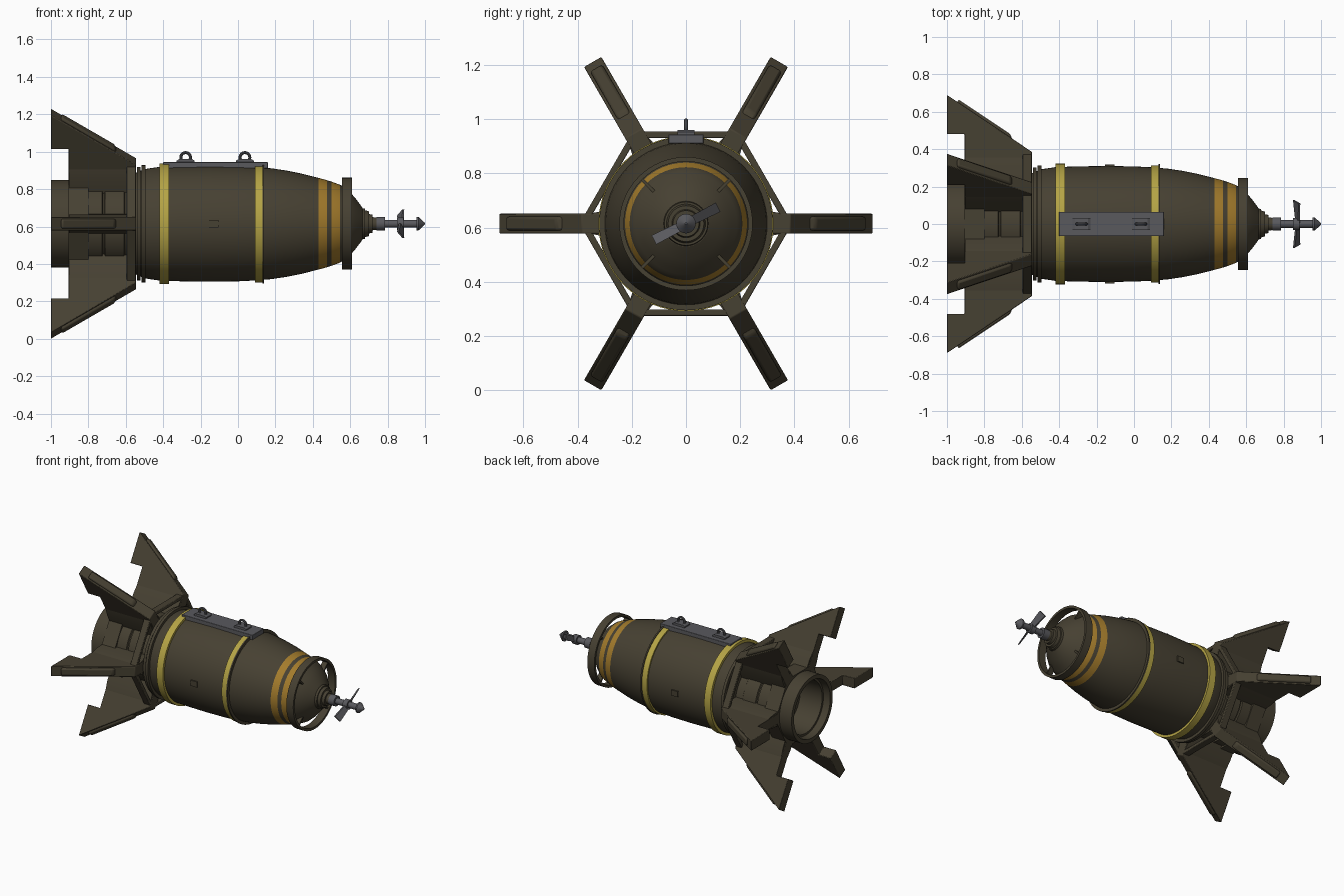
import bpy, bmesh, math
from mathutils import Vector

if "Cube" in bpy.data.objects:
    bpy.data.objects.remove(bpy.data.objects["Cube"])

AXIS_Z = 0.615  # height of the long axis

def material(name, r, g, b):
    m = bpy.data.materials.new(name)
    m.diffuse_color = (r, g, b, 1)
    m.use_nodes = True
    m.node_tree.nodes["Principled BSDF"].inputs["Base Color"].default_value = m.diffuse_color
    return m

OLIVE = material("dark olive", 0.062, 0.052, 0.032)
YELLOW = material("dull yellow", 0.46, 0.37, 0.06)
ORANGE = material("amber", 0.37, 0.20, 0.025)
GREY = material("steel grey", 0.10, 0.10, 0.11)

def finish(name, bm, mats, bevel=0):
    bmesh.ops.remove_doubles(bm, verts=bm.verts, dist=1e-5)
    bmesh.ops.recalc_face_normals(bm, faces=bm.faces)
    me = bpy.data.meshes.new(name)
    bm.to_mesh(me)
    bm.free()
    for m in mats:
        me.materials.append(m)
    ob = bpy.data.objects.new(name, me)
    bpy.context.collection.objects.link(ob)
    if bevel:
        mod = ob.modifiers.new("bevel", 'BEVEL')
        mod.width, mod.segments, mod.limit_method = bevel, 2, 'ANGLE'
    return ob

def polar(x, r, t, a):
    """x along the axis, r outwards at angle a, t sideways"""
    return Vector((x, r * math.cos(a) - t * math.sin(a),
                   AXIS_Z + r * math.sin(a) + t * math.cos(a)))

def lathe(name, profile, mats, n=64, closed=False, stripes=()):
    """spin (x, r) points round the long axis; stripes are x ranges of the second colour"""
    bm = bmesh.new()
    rings = [[bm.verts.new(polar(x, r, 0, 2 * math.pi * k / n)) for k in range(n)]
             for x, r in profile]
    m = len(rings)
    for i in range(m if closed else m - 1):
        j = (i + 1) % m
        mid = (profile[i][0] + profile[j][0]) / 2
        for k in range(n):
            l = (k + 1) % n
            f = bm.faces.new((rings[i][k], rings[i][l], rings[j][l], rings[j][k]))
            f.material_index = int(any(a < mid < b for a, b in stripes))
    return finish(name, bm, mats)

def band(name, x0, x1, r0, r1, mat, n=64):
    return lathe(name, [(x0, r0), (x0, r1), (x1, r1), (x1, r0)], [mat], n, True)

def solid(name, lower, upper, mat, bevel=0):
    """join two matching outlines into a solid"""
    bm = bmesh.new()
    a = [bm.verts.new(p) for p in lower]
    b = [bm.verts.new(p) for p in upper]
    bm.faces.new(a)
    bm.faces.new(b)
    for i in range(len(a)):
        j = (i + 1) % len(a)
        bm.faces.new((a[i], a[j], b[j], b[i]))
    return finish(name, bm, [mat], bevel)

def plate(name, pts, hw, ang, mat, bevel=0):
    """(x, r) outline at an angle, thickened sideways"""
    return solid(name, [polar(x, r, -hw, ang) for x, r in pts],
                 [polar(x, r, hw, ang) for x, r in pts], mat, bevel)

def bar(name, pts, x0, x1, ang, mat, bevel=0):
    """(r, t) cross-section at an angle, run along the axis"""
    return solid(name, [polar(x0, r, t, ang) for r, t in pts],
                 [polar(x1, r, t, ang) for r, t in pts], mat, bevel)

# Main casing with two amber stripes
lathe("casing", [(-.55, 0), (-.55, .27), (-.50, .292), (-.42, .304), (-.30, .308), (-.15, .31),
                 (0, .308), (.10, .303), (.18, .296), (.26, .284), (.34, .268), (.43, .245),
                 (.475, .233), (.50, .225), (.545, .208), (.565, .198), (.575, .188), (.60, .168),
                 (.63, .133), (.655, .10), (.665, .085), (.665, 0)],
      [OLIVE, ORANGE], stripes=[(.43, .475), (.50, .545)])

# Raised bands and seam rings
band("rear_yellow_band", -.42, -.37, .29, .323, YELLOW)
band("front_yellow_band", .09, .13, .29, .314, YELLOW)
band("seam_ring", .13, .14, .28, .32, OLIVE)
band("rear_flange", -.54, -.522, .20, .303, OLIVE)
band("front_flange", -.515, -.495, .20, .313, OLIVE)

# Nose fuze
lathe("fuze_collar", [(.65, 0), (.65, .085), (.68, .08), (.68, .072), (.70, .066), (.70, .052),
                      (.72, .048), (.72, .035), (.75, .032), (.75, 0)], [OLIVE], 40)
lathe("fuze_shaft", [(.74, 0), (.74, .036), (.785, .036), (.785, .021), (.85, .021), (.85, .033),
                     (.885, .033), (.885, .021), (.955, .021), (.955, .036), (.965, .036),
                     (1, .004), (1, 0)], [GREY], 24)
for side in (0, math.pi):
    a = math.radians(27) + side
    solid("propeller_blade",
          [polar(.862, .01, -.016, a), polar(.872, .01, -.016, a),
           polar(.887, .01, .016, a), polar(.877, .01, .016, a)],
          [polar(.850, .133, -.019, a), polar(.860, .133, -.019, a),
           polar(.889, .133, .019, a), polar(.879, .133, .019, a)], GREY)

# Ring round the nose on four struts
band("nose_ring", .555, .61, .229, .246, OLIVE)
for k in range(4):
    a = math.radians(45 + 90 * k)
    plate("ring_strut", [(.56, .18), (.60, .16), (.60, .235), (.56, .235)], .006, a, OLIVE)

# Hollow tail tube with ribs
lathe("tail_tube", [(-.52, 0), (-.52, .228), (-.605, .228), (-.61, .235), (-.71, .235),
                    (-.714, .224), (-.722, .224), (-.726, .235), (-.80, .235), (-1, .233),
                    (-1, .205), (-.95, .20), (-.95, .185), (-.78, .18), (-.78, 0)], [OLIVE])

# Six-sided rear collar
lathe("rear_collar", [(-.905, .22), (-.905, .278), (-.80, .278), (-.80, .22)], [OLIVE], 6, True)

# Six fins with root fillets, ribs and frame bars
for k in range(6):
    a = math.radians(60 * k)
    plate("fin", [(-1, .69), (-.545, .385), (-.545, .22), (-.905, .22), (-.905, .48), (-1, .48)],
          .037, a, OLIVE, .004)
    plate("fin_rib", [(-.95, .64), (-.94, .667), (-.66, .48), (-.65, .45), (-.68, .45)],
          .026, a, OLIVE, .01)
    bar("fin_root", [(.21, -.052), (.30, -.048), (.355, -.037), (.355, .037), (.30, .048),
                     (.21, .052)], -.903, -.547, a, OLIVE)
    bar("frame_bar", [(.316, -.182), (.34, -.182), (.34, .182), (.316, .182)],
        -.595, -.546, a + math.pi / 6, OLIVE, .004)

# Side pads on the casing
for a in (0, math.pi):
    plate("side_pad", [(-.155, .30), (-.155, .317), (-.105, .317), (-.105, .30)], .02, a, OLIVE)

# Suspension rail with two lugs
UP = math.pi / 2
plate("rail", [(-.40, .295), (-.40, .329), (.16, .329), (.16, .295)], .065, UP, GREY, .003)
for x in (-.28, .037):
    plate("lug_base", [(x - .048, .325), (x - .048, .337), (x - .035, .345), (x + .035, .345),
                       (x + .048, .337), (x + .048, .325)], .032, UP, GREY)
    bpy.ops.mesh.primitive_torus_add(major_radius=.026, minor_radius=.008, major_segments=28,
                                     minor_segments=10, location=(x, 0, AXIS_Z + .354),
                                     rotation=(math.pi / 2, 0, 0))
    bpy.context.object.name = "lug_ring"
    bpy.context.object.data.materials.append(GREY)

# Smooth round parts, keep edges sharp
bpy.ops.object.select_all(action='SELECT')
bpy.context.view_layer.objects.active = bpy.context.selected_objects[0]
bpy.ops.object.shade_smooth_by_angle(angle=math.radians(30))
